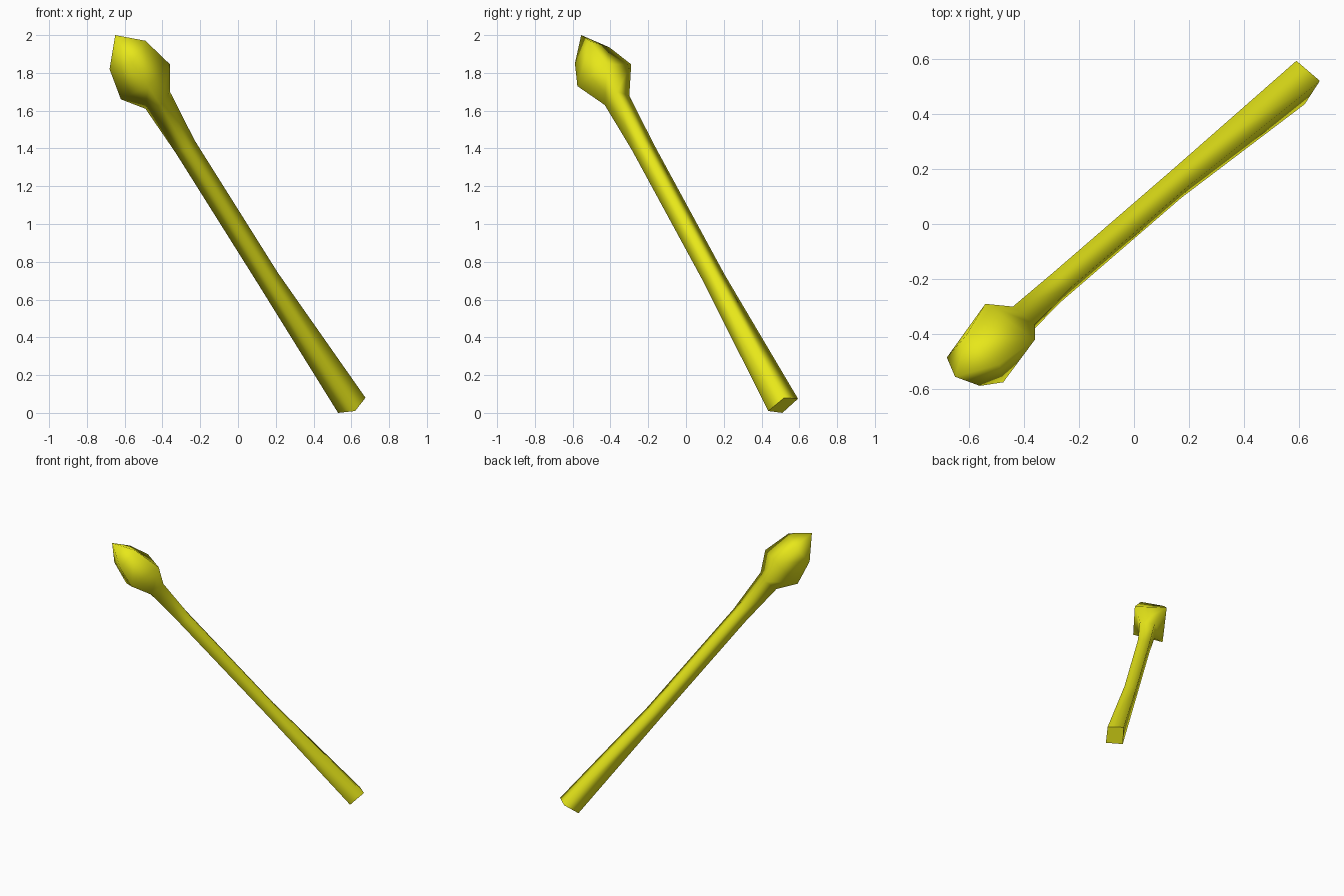
import bpy
import bmesh
from mathutils import Vector

if "Cube" in bpy.data.objects:
    bpy.data.objects.remove(bpy.data.objects["Cube"])

# one flat colour
yellow = bpy.data.materials.new("bright yellow")
yellow.diffuse_color = (0.8, 0.8, 0.01, 1)
yellow.use_nodes = True
yellow.node_tree.nodes["Principled BSDF"].inputs["Base Color"].default_value = yellow.diffuse_color

# square cross-section directions, perpendicular to the leaning axis
AXIS = Vector((-0.50, -0.416, 0.761)).normalized()
SIDE = Vector((0.77, -0.64, 0.085))
SIDE = (SIDE - AXIS * SIDE.dot(AXIS)).normalized()
UP = AXIS.cross(SIDE)


def square(centre, half):
    """Four corners of a square section of the shaft."""
    return [Vector(centre) + SIDE * half * a + UP * half * b
            for a, b in ((-1, -1), (1, -1), (1, 1), (-1, 1))]


rings = [
    # foot of the shaft, cut slightly askew
    [(0.53, 0.51, 0.0), (0.62, 0.435, 0.01), (0.675, 0.52, 0.08), (0.59, 0.593, 0.075)],
    # slender shaft
    square((0.16, 0.15, 0.71), 0.0425),
    square((-0.28, -0.23, 1.41), 0.0425),
    # neck below the bulb
    [(-0.49, -0.365, 1.61), (-0.41, -0.43, 1.63), (-0.36, -0.365, 1.70), (-0.44, -0.30, 1.68)],
    # widest part of the bulb
    [(-0.62, -0.43, 1.66), (-0.475, -0.575, 1.73), (-0.36, -0.42, 1.845), (-0.54, -0.29, 1.845)],
    # shoulder of the bulb
    [(-0.68, -0.485, 1.82), (-0.56, -0.588, 1.85), (-0.49, -0.51, 1.97), (-0.61, -0.405, 1.935)],
]
TIP = (-0.65, -0.555, 2.0)

# skin the rings, close the foot and bring the bulb to a point
bm = bmesh.new()
loops = [[bm.verts.new(p) for p in ring] for ring in rings]
for low, high in zip(loops, loops[1:]):
    for i in range(4):
        j = (i + 1) % 4
        bm.faces.new((low[i], low[j], high[j], high[i]))
tip = bm.verts.new(TIP)
for i in range(4):
    bm.faces.new((loops[-1][i], loops[-1][(i + 1) % 4], tip))
cap = bm.faces.new(loops[0][::-1])
bmesh.ops.recalc_face_normals(bm, faces=bm.faces)
for face in bm.faces:
    face.smooth = True
for edge in cap.edges:
    edge.smooth = False

mesh = bpy.data.meshes.new("bulb_headed_shaft")
bm.to_mesh(mesh)
bm.free()
mesh.materials.append(yellow)
shaft = bpy.data.objects.new("bulb_headed_shaft", mesh)
bpy.context.collection.objects.link(shaft)
